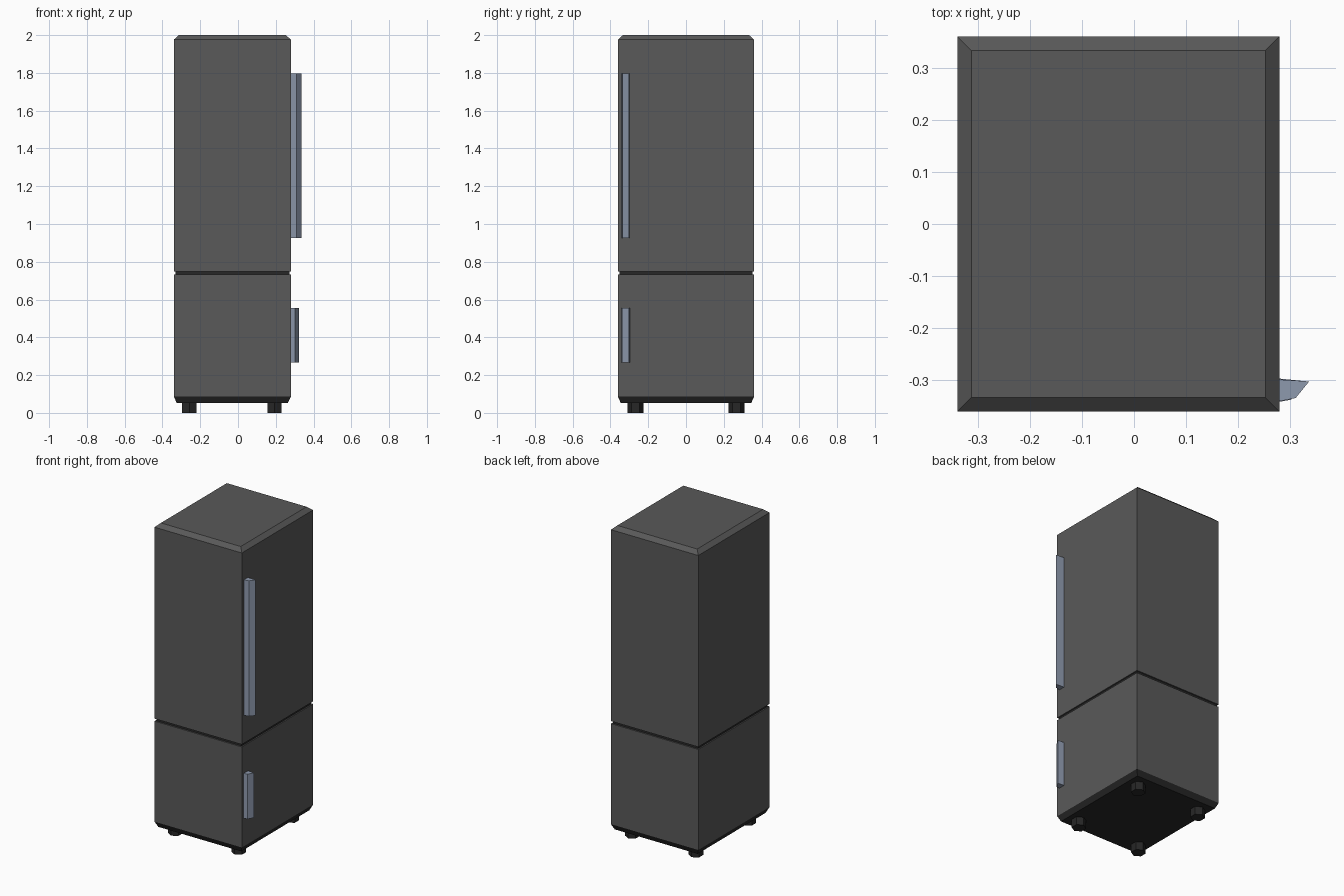
import bpy, bmesh, math

if "Cube" in bpy.data.objects:
    bpy.data.objects.remove(bpy.data.objects["Cube"])


def material(name, rgb):
    m = bpy.data.materials.new(name)
    m.diffuse_color = (*rgb, 1)
    m.use_nodes = True
    m.node_tree.nodes["Principled BSDF"].inputs["Base Color"].default_value = m.diffuse_color
    return m


CASE = material("charcoal", (0.10, 0.10, 0.10))
BLACK = material("black", (0.02, 0.02, 0.02))
STEEL = material("blue_steel", (0.27, 0.32, 0.42))


def loft(name, rings, mat):
    """Closed solid through a stack of equal-length point rings."""
    bm = bmesh.new()
    loops = [[bm.verts.new(p) for p in ring] for ring in rings]
    n = len(loops[0])
    for a, b in zip(loops, loops[1:]):
        for i in range(n):
            j = (i + 1) % n
            bm.faces.new((a[i], a[j], b[j], b[i]))
    bm.faces.new(loops[0][::-1])
    bm.faces.new(loops[-1])
    bmesh.ops.recalc_face_normals(bm, faces=bm.faces)
    me = bpy.data.meshes.new(name)
    bm.to_mesh(me)
    bm.free()
    me.materials.append(mat)
    ob = bpy.data.objects.new(name, me)
    bpy.context.collection.objects.link(ob)
    return ob


def rect(z, inset=0.0):
    x0, x1, y = -0.34 + inset, 0.28 - inset, 0.361 - inset
    return [(x0, -y, z), (x1, -y, z), (x1, y, z), (x0, y, z)]


def prism(name, profile, z0, z1, mat):
    return loft(name, [[(x, y, z) for x, y in profile] for z in (z0, z1)], mat)


# Cabinet: lower and upper compartments with a recessed seam between
lower = loft("lower_cabinet", [rect(0.052, 0.016), rect(0.087), rect(0.732)], CASE)
upper = loft("upper_cabinet", [rect(0.748), rect(1.976), rect(2.0, 0.027)], CASE)
loft("door_seam", [rect(0.73, 0.008), rect(0.75, 0.008)], BLACK)

# Dark chamfered underside of the lower compartment
lower.data.materials.append(BLACK)
for f in lower.data.polygons:
    if f.center.z < 0.08:
        f.material_index = 1

# Wedge-shaped pull handles on the right side
prism("upper_handle", [(0.275, -0.342), (0.311, -0.335), (0.337, -0.303), (0.275, -0.299)],
      0.927, 1.796, STEEL)
prism("lower_handle", [(0.275, -0.343), (0.303, -0.338), (0.324, -0.302), (0.275, -0.297)],
      0.267, 0.555, STEEL)

# Hexagonal feet
for side, cx in (("left", -0.258), ("right", 0.193)):
    for end, cy in (("front", -0.268), ("back", 0.268)):
        hexagon = [(cx + 0.043 * math.sin(k * math.pi / 3),
                    cy + 0.043 * math.cos(k * math.pi / 3)) for k in range(6)]
        prism(f"{end}_{side}_foot", hexagon, 0.0, 0.055, BLACK)
